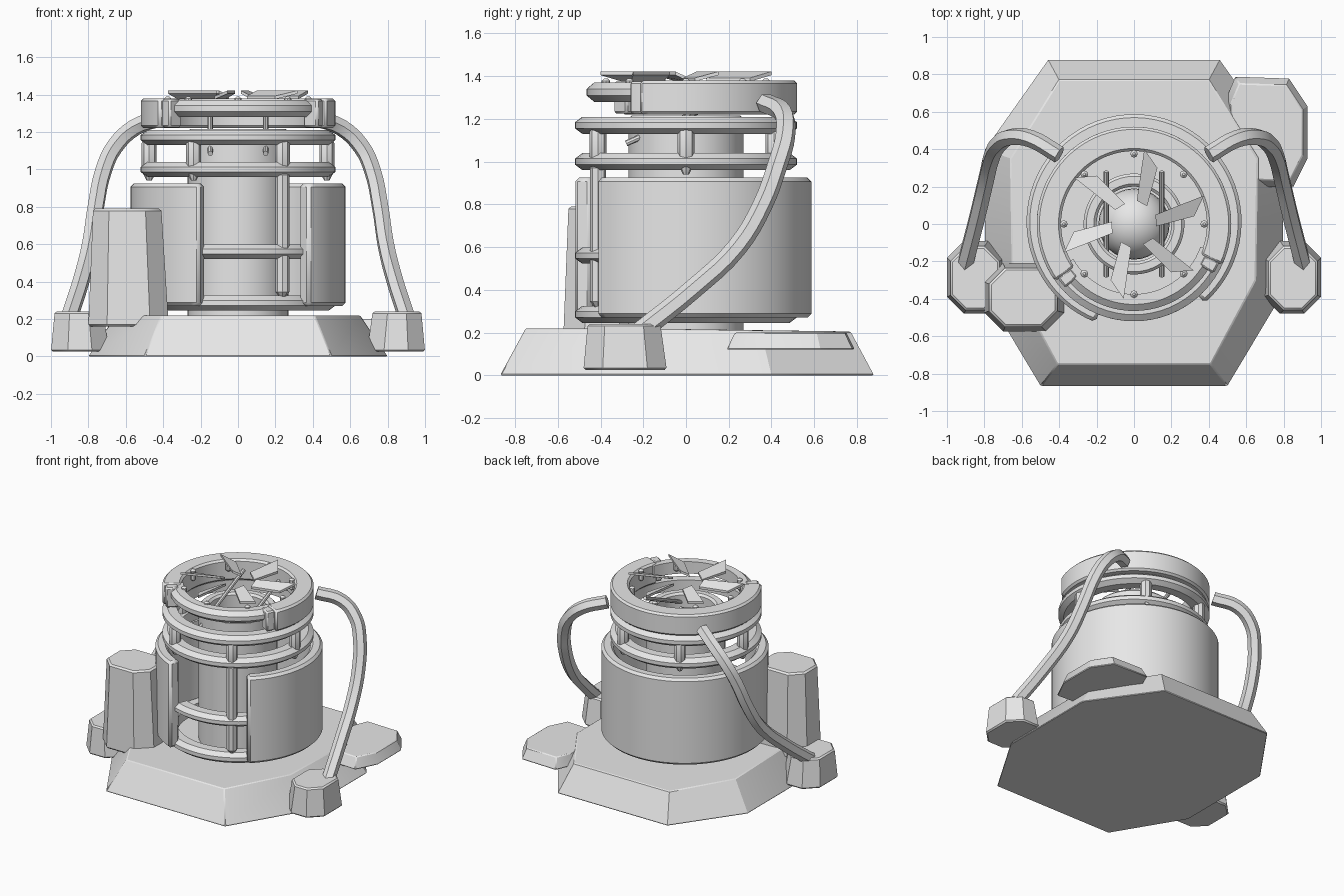
import bpy, bmesh, math
from mathutils import Vector

if "Cube" in bpy.data.objects:
    bpy.data.objects.remove(bpy.data.objects["Cube"])

grey = bpy.data.materials.new("plain grey")
grey.diffuse_color = (0.8, 0.8, 0.8, 1)
grey.use_nodes = True
grey.node_tree.nodes["Principled BSDF"].inputs["Base Color"].default_value = grey.diffuse_color


def finish(name, bm, bevel=0.0):
    bmesh.ops.recalc_face_normals(bm, faces=bm.faces)
    me = bpy.data.meshes.new(name)
    bm.to_mesh(me)
    bm.free()
    ob = bpy.data.objects.new(name, me)
    bpy.context.collection.objects.link(ob)
    me.materials.append(grey)
    if bevel:
        m = ob.modifiers.new("bevel", "BEVEL")
        m.width, m.segments = bevel, 1
        m.limit_method, m.angle_limit = "ANGLE", math.radians(50)
    for o in bpy.context.selected_objects:
        o.select_set(False)
    ob.select_set(True)
    bpy.context.view_layer.objects.active = ob
    bpy.ops.object.shade_smooth_by_angle(angle=math.radians(28))
    return ob


def lathe(name, profile, a0=0, a1=360, steps=64, centre=(0, 0), bevel=0.0):
    """Sweep a closed (radius, z) profile around a vertical axis."""
    bm = bmesh.new()
    full = a1 - a0 >= 360
    loops = []
    for i in range(steps if full else steps + 1):
        a = math.radians(a0 + (a1 - a0) * i / steps)
        loops.append([bm.verts.new((centre[0] + r * math.cos(a),
                                    centre[1] + r * math.sin(a), z)) for r, z in profile])
    n = len(profile)
    pairs = list(zip(loops, loops[1:])) + ([(loops[-1], loops[0])] if full else [])
    for p, q in pairs:
        for k in range(n):
            bm.faces.new((p[k], q[k], q[(k + 1) % n], p[(k + 1) % n]))
    if not full:
        bm.faces.new(loops[0])
        bm.faces.new(loops[-1])
    return finish(name, bm, bevel)


def loft(name, bottom, top, bevel=0.0):
    """Solid between two matching outlines."""
    bm = bmesh.new()
    b = [bm.verts.new(p) for p in bottom]
    t = [bm.verts.new(p) for p in top]
    n = len(b)
    bm.faces.new(b)
    bm.faces.new(t)
    for i in range(n):
        bm.faces.new((b[i], b[(i + 1) % n], t[(i + 1) % n], t[i]))
    return finish(name, bm, bevel)


def octagon(x0, x1, y0, y1, cut, z):
    return [(x0 + cut, y0, z), (x1 - cut, y0, z), (x1, y0 + cut, z), (x1, y1 - cut, z),
            (x1 - cut, y1, z), (x0 + cut, y1, z), (x0, y1 - cut, z), (x0, y0 + cut, z)]


def rod(name, p, q, r, sides=8, tip=0.0):
    """Straight rod, with pointed ends when tip is above zero."""
    p, q = Vector(p), Vector(q)
    d = (q - p).normalized()
    rot = d.to_track_quat("Z", "Y")
    stations = [(p, r * 0.35 if tip else r), (q, r * 0.35 if tip else r)]
    if tip:
        stations[1:1] = [(p + d * tip, r), (q - d * tip, r)]
    bm = bmesh.new()
    loops = []
    for c, rad in stations:
        loops.append([bm.verts.new(c + rot @ Vector((rad * math.cos(math.tau * k / sides),
                      rad * math.sin(math.tau * k / sides), 0))) for k in range(sides)])
    for a, b in zip(loops, loops[1:]):
        for k in range(sides):
            bm.faces.new((a[k], a[(k + 1) % sides], b[(k + 1) % sides], b[k]))
    bm.faces.new(loops[0])
    bm.faces.new(loops[-1])
    return finish(name, bm)


def box_profile(r0, r1, z0, z1):
    return [(r0, z0), (r1, z0), (r1, z1), (r0, z1)]


def hoop_profile(r0, r1, z, h):
    """Band with a wedge-shaped outer edge."""
    return [(r0, z - h), (r1 - 0.035, z - h), (r1, z - h * 0.35),
            (r1, z + h * 0.35), (r1 - 0.035, z + h), (r0, z + h)]


# Base plinth: eight-sided, sloping down slightly to the back
half_b = [(0.5, -0.87, 0), (0.8, -0.37, 0), (0.8, 0.4, 0), (0.46, 0.88, 0)]
half_t = [(0.41, -0.75, 0.22), (0.65, -0.3, 0.22), (0.66, 0.35, 0.21), (0.4, 0.77, 0.205)]


def both(h):
    return h + [(-x, y, z) for x, y, z in reversed(h)]


loft("base_plinth", both(half_b), both(half_t), 0.006)

# Slab on the back right
slab = [(0.5, 0.5), (0.65, 0.2), (0.85, 0.19), (0.93, 0.35),
        (0.93, 0.63), (0.83, 0.78), (0.54, 0.79), (0.49, 0.67)]
cx, cy = 0.71, 0.49
loft("side_slab", [(x, y, 0.12) for x, y in slab],
     [(cx + (x - cx) * 0.87, cy + (y - cy) * 0.87, 0.2) for x, y in slab], 0.006)

# Tall crate on the front left
loft("tall_crate", octagon(-0.80, -0.37, -0.575, -0.21, 0.10, 0.16),
     octagon(-0.775, -0.41, -0.55, -0.235, 0.085, 0.79), 0.012)

# Core drum with open top and dome inside
lathe("core_drum", [(0.2, 0.21), (0.27, 0.21), (0.27, 1.2), (0.255, 1.215),
                    (0.215, 1.215), (0.2, 1.2)], steps=48)
bm = bmesh.new()
bmesh.ops.create_uvsphere(bm, u_segments=32, v_segments=16, radius=0.19)
bmesh.ops.translate(bm, verts=bm.verts, vec=(0, 0, 0.97))
finish("core_dome", bm)

# Outer shell, open at the front
lathe("outer_shell", box_profile(0.49, 0.575, 0.27, 0.925), -49, 249, 56, (0, 0.012), 0.018)

# Hoops of the cage
for name, z in (("upper_hoop", 1.17), ("middle_hoop", 1.0), ("lower_hoop", 0.285)):
    lathe(name, hoop_profile(0.42, 0.52, z, 0.04))
lathe("front_hoop", hoop_profile(0.42, 0.52, 0.56, 0.038), 248, 314, 16)

# Posts of the cage
for k in range(6):
    a = math.radians(60 * k)
    x, y = 0.475 * math.cos(a), 0.475 * math.sin(a)
    rod("cage_post", (x, y, 0.94), (x, y, 1.19), 0.04, 8, 0.05)
    if k == 5:
        rod("front_post_top", (x, y, 0.54), (x, y, 1.0), 0.038, 8, 0.03)
        rod("front_post_bottom", (x, y, 0.315), (x, y, 0.58), 0.038, 8, 0.03)

# Top collar, open at the front, with a thinner bar bridging the gap
lathe("top_collar", box_profile(0.39, 0.52, 1.22, 1.38), -25, 216, 48, (0, 0), 0.014)
lathe("collar_bridge", hoop_profile(0.375, 0.465, 1.325, 0.045), 210, 341, 28)
for a in (219, 332):
    lathe("collar_clamp", box_profile(0.41, 0.5, 1.225, 1.375), a - 4, a + 4, 3, bevel=0.01)

# Bolts inside the collar
for k in range(8):
    a = math.radians(45 * k)
    x, y = 0.375 * math.cos(a), 0.375 * math.sin(a)
    rod("collar_bolt", (x, y, 1.3), (x, y, 1.39), 0.02, 8, 0.012)

# Slanted rods across the core
for s in (-1, 1):
    rod("slanted_rod", (s * 0.148, -0.28, 1.085), (s * 0.148, 0.28, 1.335), 0.014, 8)

# Six pitched fan blades
blade = [(0.055, 0.40, 1.405), (0.125, 0.30, 1.375), (0.07, 0.095, 1.375), (0.015, 0.125, 1.405)]
for k in range(6):
    c, s = math.cos(math.tau * k / 6), math.sin(math.tau * k / 6)
    pts = [(x * c - y * s, x * s + y * c, z) for x, y, z in blade]
    loft("fan_blade", pts, [(x, y, z + 0.017) for x, y, z in pts])

# Curved side pipes and their feet
path = [(0.40, 0.37, 1.275), (0.55, 0.455, 1.225), (0.66, 0.465, 1.12), (0.72, 0.43, 0.99),
        (0.76, 0.36, 0.8), (0.79, 0.24, 0.6), (0.84, 0.03, 0.4), (0.905, -0.22, 0.2)]
for side, s in (("right", 1), ("left", -1)):
    cu = bpy.data.curves.new(side + "_pipe_path", "CURVE")
    cu.dimensions = "3D"
    cu.bevel_depth, cu.bevel_resolution = 0.047, 1
    cu.resolution_u, cu.use_fill_caps = 4, True
    sp = cu.splines.new("BEZIER")
    sp.bezier_points.add(len(path) - 1)
    for bp, (x, y, z) in zip(sp.bezier_points, path):
        bp.co = (s * x, y, z)
        bp.handle_left_type = bp.handle_right_type = "AUTO"
    tmp = bpy.data.objects.new(side + "_pipe_tmp", cu)
    bpy.context.collection.objects.link(tmp)
    bpy.context.view_layer.update()
    bm = bmesh.new()
    bm.from_mesh(tmp.evaluated_get(bpy.context.evaluated_depsgraph_get()).to_mesh())
    bpy.data.objects.remove(tmp)
    bmesh.ops.remove_doubles(bm, verts=bm.verts, dist=0.0005)
    finish(side + "_pipe", bm)
    lo = octagon(0.69, 1.0, -0.48, -0.09, 0.09, 0.025)
    hi = octagon(0.72, 0.98, -0.46, -0.12, 0.08, 0.24)
    loft(side + "_pipe_foot", [(s * x, y, z) for x, y, z in lo],
         [(s * x, y, z) for x, y, z in hi], 0.01)
